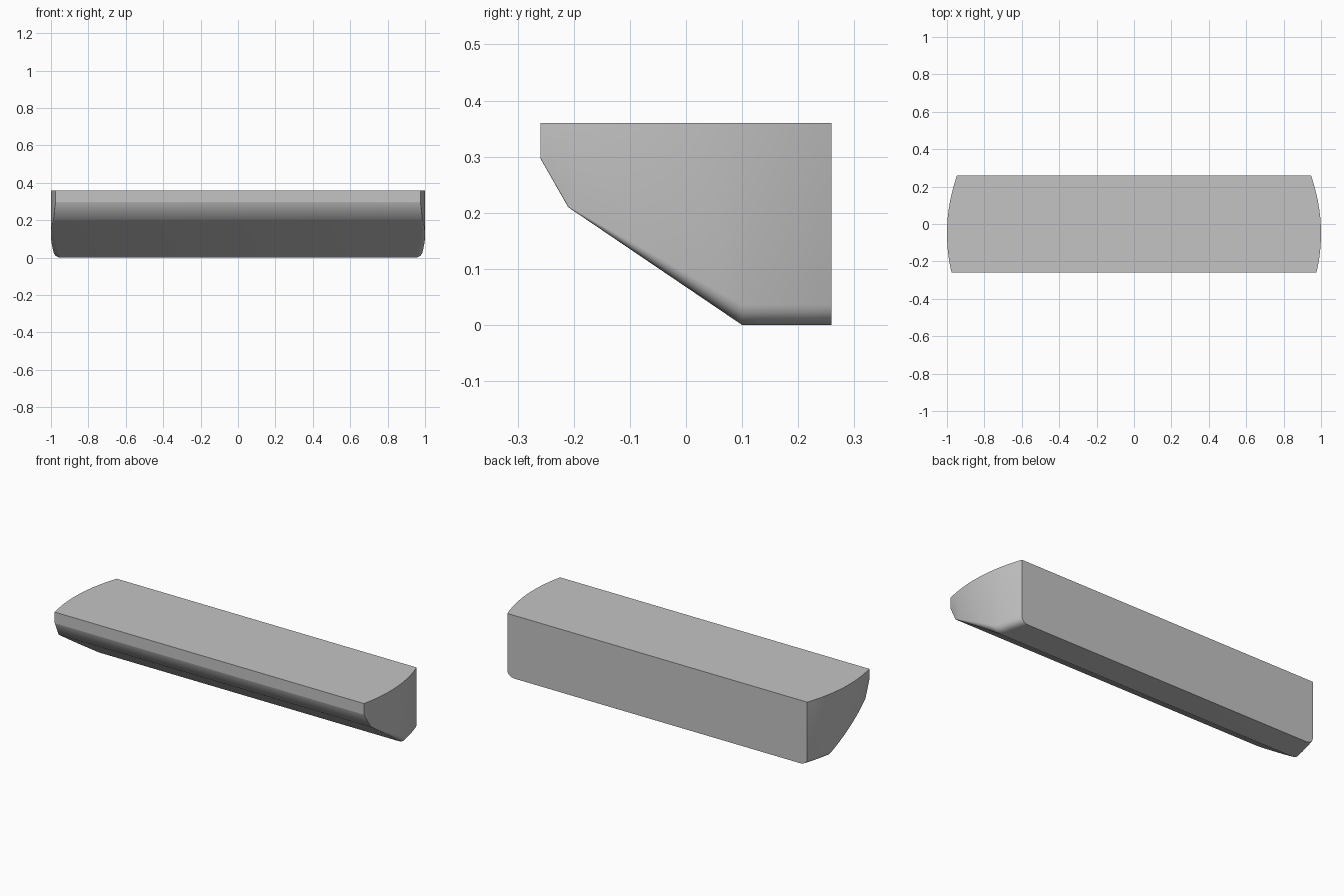
import bpy, bmesh, math

cube = bpy.data.objects.get("Cube")
if cube:
    bpy.data.objects.remove(cube, do_unlink=True)

TOP = 0.36
# Underside profile from front to back: (y, z)
UNDERSIDE = [(-0.259, 0.296), (-0.21, 0.21), (0.10, 0.0), (0.259, 0.0)]
STEPS = [2, 10, 6]
CORNER_STEPS = 4


def half_width(y):
    """Bowed ends in plan."""
    return 1.0 - 0.56 * (y + 0.05) ** 2


def corner_size(y):
    """Lower corner rounding grows towards the back."""
    return 0.002 + 0.034 * min(max((y + 0.21) / 0.31, 0), 1)


def section(y, z):
    """Cross-section of one station, ordered around the outline."""
    w, r = half_width(y), corner_size(y)
    right = [(w, TOP)]
    for i in range(CORNER_STEPS + 1):
        a = math.pi / 2 * i / CORNER_STEPS
        right.append((w - r * 1.15 * (1 - math.cos(a)), z + r * (1 - math.sin(a))))
    left = [(-x, h) for x, h in reversed(right)]
    return [(x, y, h) for x, h in right + left]


# Stations along the depth
stations = [UNDERSIDE[0]]
for (y0, z0), (y1, z1), n in zip(UNDERSIDE, UNDERSIDE[1:], STEPS):
    for i in range(1, n + 1):
        t = i / n
        stations.append((y0 + (y1 - y0) * t, z0 + (z1 - z0) * t))

# Loft the sections into one closed body
bm = bmesh.new()
rings = [[bm.verts.new(p) for p in section(y, z)] for y, z in stations]
for a, b in zip(rings, rings[1:]):
    n = len(a)
    for i in range(n):
        j = (i + 1) % n
        bm.faces.new((a[i], a[j], b[j], b[i]))
bm.faces.new(rings[0])
bm.faces.new(rings[-1])
bmesh.ops.recalc_face_normals(bm, faces=bm.faces)

mesh = bpy.data.meshes.new("bar_body")
bm.to_mesh(mesh)
bm.free()
body = bpy.data.objects.new("bar_body", mesh)
bpy.context.collection.objects.link(body)

# Plain grey finish
grey = bpy.data.materials.new("light_grey")
grey.use_nodes = True
colour = (0.55, 0.55, 0.55, 1)
grey.diffuse_color = colour
grey.node_tree.nodes["Principled BSDF"].inputs["Base Color"].default_value = colour
mesh.materials.append(grey)

# Soft front bevel, crisp outer edges
bpy.ops.object.select_all(action="DESELECT")
body.select_set(True)
bpy.context.view_layer.objects.active = body
bpy.ops.object.shade_smooth_by_angle(angle=math.radians(33))
